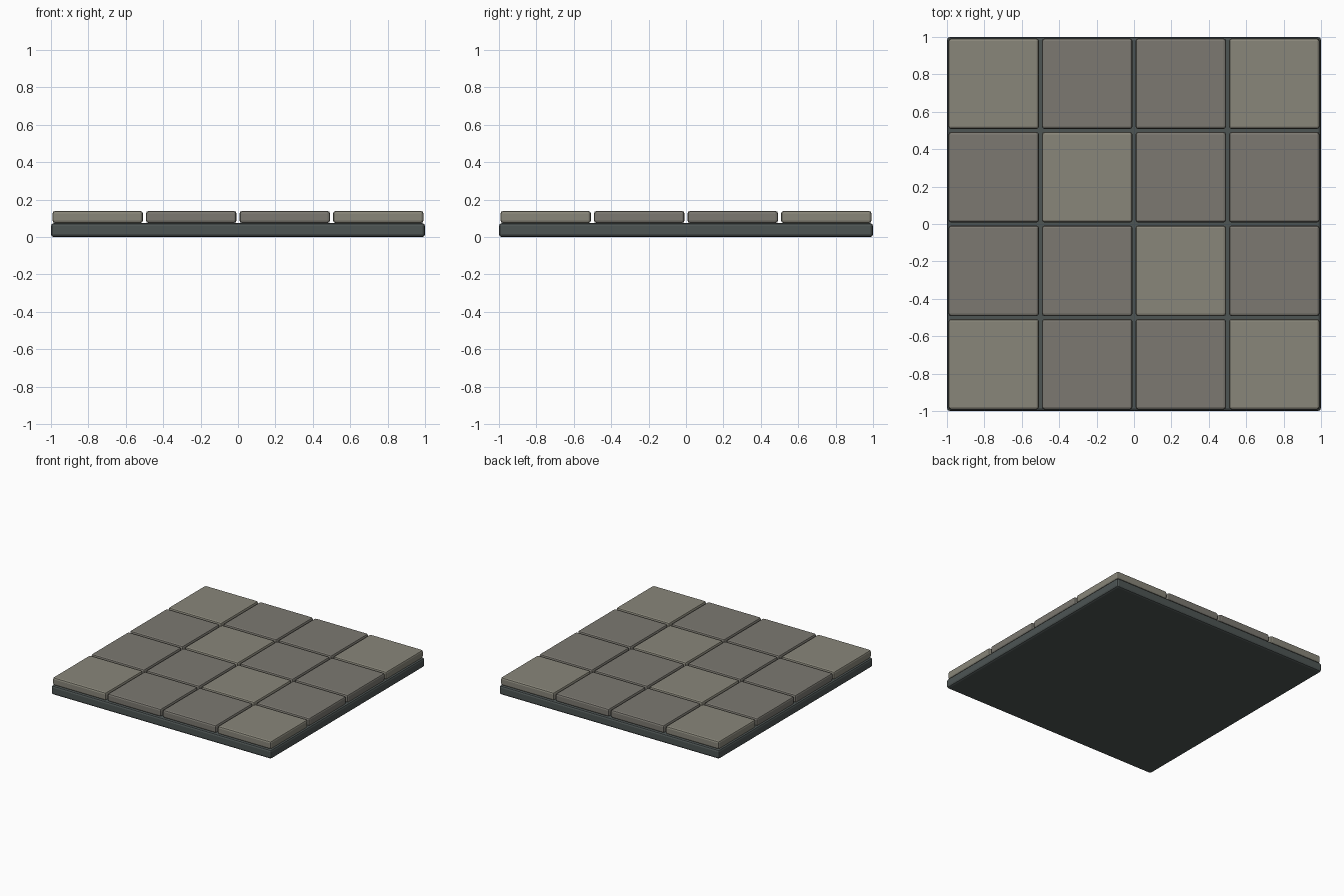
import bpy

if "Cube" in bpy.data.objects:
    bpy.data.objects.remove(bpy.data.objects["Cube"])


def material(name, rgb):
    m = bpy.data.materials.new(name)
    m.diffuse_color = (*rgb, 1)
    m.use_nodes = True
    m.node_tree.nodes["Principled BSDF"].inputs["Base Color"].default_value = m.diffuse_color
    return m


def slab(name, x, y, z0, z1, size, bevel, mat):
    bpy.ops.mesh.primitive_cube_add(size=1, location=(x, y, (z0 + z1) / 2))
    ob = bpy.context.object
    ob.name = name
    ob.scale = (size, size, z1 - z0)
    bpy.ops.object.transform_apply(location=False, rotation=False, scale=True)
    mod = ob.modifiers.new("edge_bevel", "BEVEL")
    mod.width = bevel
    mod.segments = 2
    ob.data.materials.append(mat)
    return ob


dark = material("dark_grout", (0.075, 0.09, 0.088))
stone = material("stone", (0.2, 0.19, 0.165))
light = material("light_stone", (0.25, 0.24, 0.195))

# Base slab
slab("base_slab", 0, 0, 0, 0.075, 2.0, 0.016, dark)

# 4 x 4 paving tiles, lighter on one diagonal and at the corners
for row in range(4):
    for col in range(4):
        corner = row in (0, 3) and col in (0, 3)
        pale = corner or row + col == 3
        slab(f"tile_{row}_{col}", -0.75 + 0.5 * col, -0.75 + 0.5 * row,
             0.075, 0.14, 0.484, 0.014, light if pale else stone)
